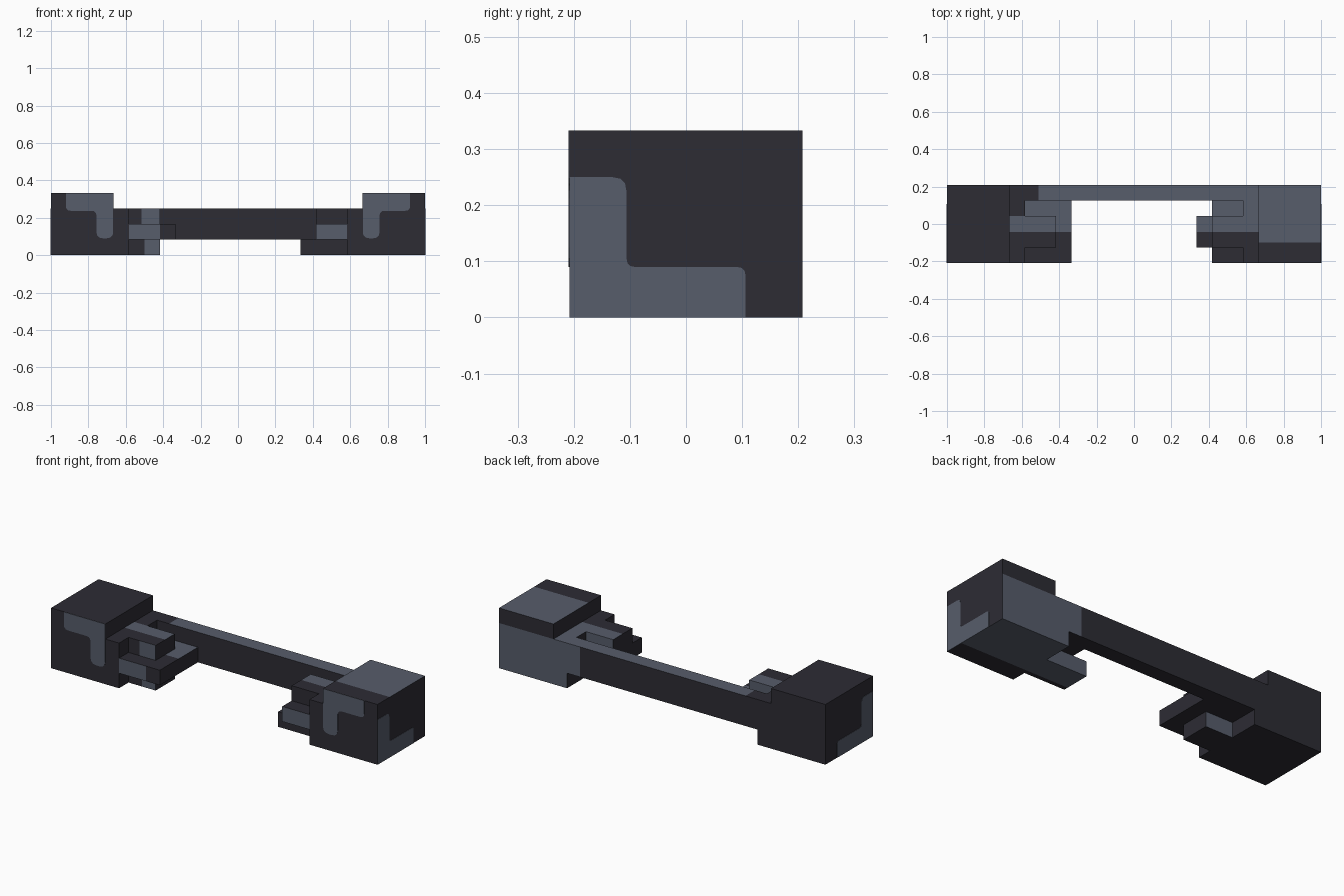
import bpy
import bmesh
from mathutils import Vector

cube = bpy.data.objects.get("Cube")
if cube:
    bpy.data.objects.remove(cube)


def material(name, rgb):
    mat = bpy.data.materials.new(name)
    mat.use_nodes = True
    colour = (*rgb, 1)
    mat.diffuse_color = colour
    mat.node_tree.nodes["Principled BSDF"].inputs["Base Color"].default_value = colour
    return mat


DARK = material("dark charcoal", (0.026, 0.025, 0.034))
LIGHT = material("slate grey", (0.095, 0.109, 0.147))


def finish(name, bm, mats):
    bmesh.ops.recalc_face_normals(bm, faces=bm.faces)
    mesh = bpy.data.meshes.new(name)
    bm.to_mesh(mesh)
    bm.free()
    for mat in mats:
        mesh.materials.append(mat)
    obj = bpy.data.objects.new(name, mesh)
    bpy.context.collection.objects.link(obj)


def box(name, x, y, z, light=()):
    """Box from ranges; light holds (face direction, axis, low, high) painted bands."""
    x = sorted(x)
    bm = bmesh.new()
    bmesh.ops.create_cube(bm, size=1)
    for v in bm.verts:
        v.co = [r[0] if c < 0 else r[1] for r, c in zip((x, y, z), v.co)]
    for _, axis, low, high in light:
        normal = Vector([float(a == axis) for a in "xyz"])
        for cut in (low, high):
            geom = bm.verts[:] + bm.edges[:] + bm.faces[:]
            bmesh.ops.bisect_plane(bm, geom=geom, plane_co=normal * cut, plane_no=normal)
    bm.normal_update()
    for face in bm.faces:
        centre = face.calc_center_median()
        for side, axis, low, high in light:
            facing = face.normal["xyz".index(side[1])] * (1 if side[0] == "+" else -1)
            if facing > 0.9 and low < centre["xyz".index(axis)] < high:
                face.material_index = 1
    finish(name, bm, (DARK, LIGHT))


def plate(name, points, place, depth):
    """Thin painted plate; points are (u, v, corner radius)."""
    bm = bmesh.new()
    verts = []
    count = len(points)
    for i, (u, v, r) in enumerate(points):
        p = Vector((u, v))
        if not r:
            verts.append(bm.verts.new(place(*p)))
            continue
        a, b = [p + (Vector(points[j % count][:2]) - p).normalized() * r for j in (i - 1, i + 1)]
        for t in (0, 0.33, 0.67, 1):
            q = a * (1 - t) ** 2 + p * 2 * t * (1 - t) + b * t * t
            verts.append(bm.verts.new(place(*q)))
    face = bm.faces.new(verts)
    new = bmesh.ops.extrude_face_region(bm, geom=[face])["geom"]
    moved = [g for g in new if isinstance(g, bmesh.types.BMVert)]
    bmesh.ops.translate(bm, verts=moved, vec=depth)
    finish(name, bm, (LIGHT,))


F, B = -0.208, 0.208            # front and back
U = 1 / 12                      # height of one layer
HALF = 0.0417
ALL = 9

# Colour bands per side
BANDS = {
    "right": dict(
        block=[("+z", "y", -0.1, ALL), ("-z", "y", -0.1, ALL), ("+y", "z", -ALL, 3 * U)],
        neck=[("+z", "y", -HALF, ALL), ("-z", "y", -0.1, ALL), ("+y", "z", -ALL, ALL)],
        upper=[("+z", "y", -HALF, ALL), ("+y", "z", -ALL, ALL)],
        middle=[("+z", "y", -HALF, ALL), ("-y", "z", -ALL, ALL), ("+y", "z", -ALL, ALL)],
        lower=[("+z", "y", -HALF, ALL), ("-z", "y", -0.1, ALL), ("+y", "z", -ALL, ALL)]),
    "left": dict(
        block=[],
        neck=[("+z", "y", -HALF, HALF)],
        upper=[("+z", "y", -HALF, ALL), ("-y", "x", -0.515, ALL), ("+y", "z", -ALL, ALL)],
        middle=[("+z", "y", -HALF, ALL), ("-y", "x", -ALL, -5 * U)],
        lower=[("-y", "x", -0.5, ALL), ("+y", "z", -ALL, ALL)]),
}

FRONT_MARK = [(0.667, 0.333, 0), (0.92, 0.333, 0), (0.92, 0.237, 0.025),
              (0.757, 0.237, 0.025), (0.757, 0.09, 0.035), (0.667, 0.09, 0.035)]
SIDE_MARK = [(F, 0, 0), (0.106, 0, 0), (0.106, 0.09, 0.015), (-0.106, 0.09, 0.015),
             (-0.106, 0.25, 0.025), (F, 0.25, 0)]

for side, s, mid_tip, low_tip in (("right", 1, 5 * U, 4 * U), ("left", -1, 4 * U, 5 * U)):
    paint = BANDS[side]
    root = s * 7 * U

    # End block and the lower neck next to it
    box(f"{side}_end_block", (s, s * 8 * U), (F, B), (0, 4 * U), paint["block"])
    box(f"{side}_neck", (s * 8 * U, root), (F, B), (0, 3 * U), paint["neck"])

    # Stacked fingers reaching inward
    box(f"{side}_upper_finger", (root, s * 5 * U), (-0.125, HALF), (2 * U, 3 * U), paint["upper"])
    box(f"{side}_middle_plate", (root, s * mid_tip), (F, 0.125), (U, 2 * U), paint["middle"])
    box(f"{side}_lower_finger", (root, s * low_tip), (-0.125, HALF), (0, U), paint["lower"])

    # Painted patches on the front and outer faces
    plate(f"{side}_front_patch", FRONT_MARK, lambda u, v: (s * u, F, v), (0, -0.0015, 0))
    plate(f"{side}_side_patch", SIDE_MARK, lambda u, v: (s, u, v), (s * 0.0015, 0, 0))

# Long rear bar joining both ends
box("rear_bar", (-7 * U, 7 * U), (0.125, B), (U, 3 * U),
    [("+z", "x", -0.51, ALL), ("+y", "x", 0.505, ALL)])
